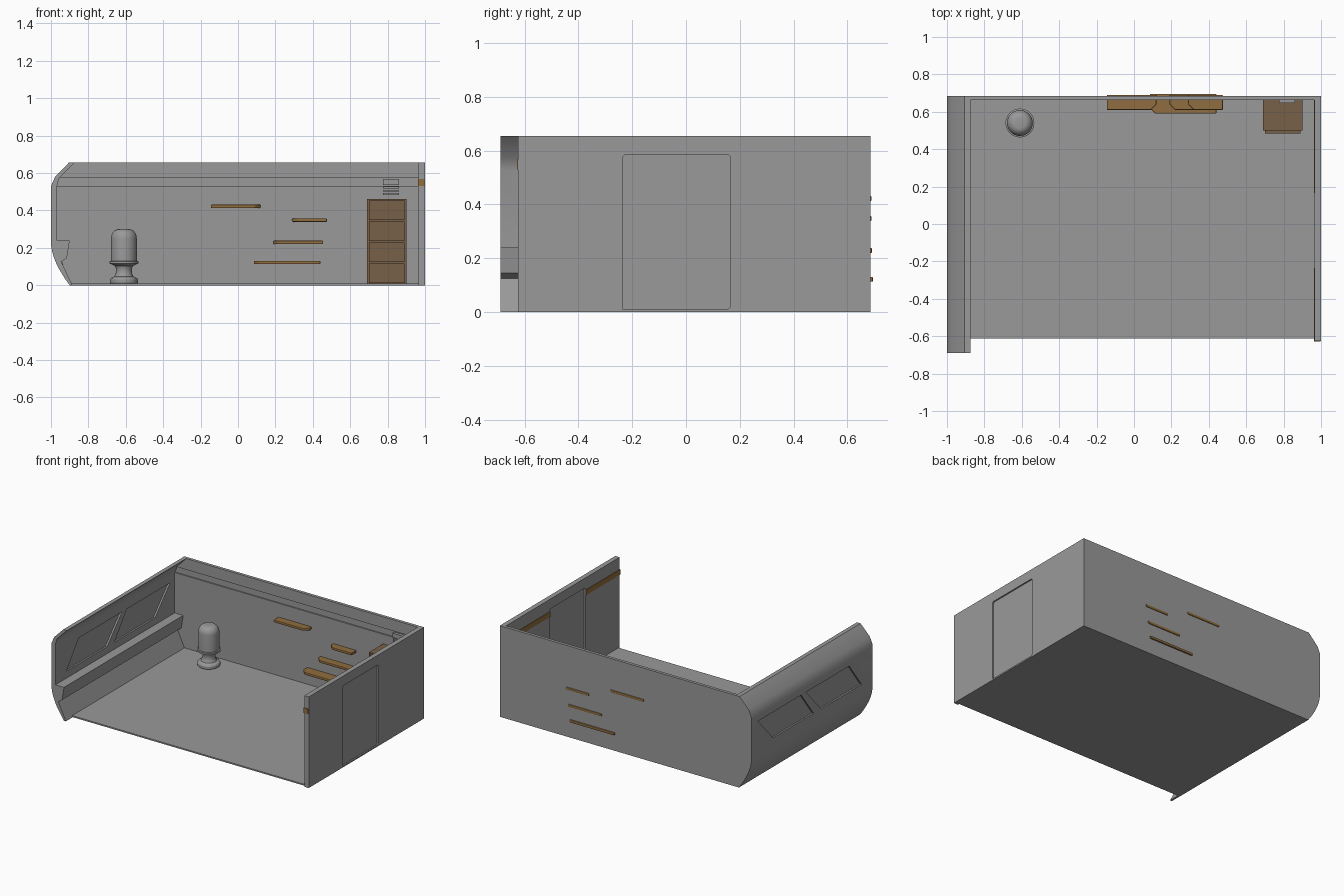
import bpy, bmesh, math
from mathutils import Vector

if "Cube" in bpy.data.objects:
    bpy.data.objects.remove(bpy.data.objects["Cube"])


def material(name, rgb):
    m = bpy.data.materials.new(name)
    m.diffuse_color = (*rgb, 1)
    m.use_nodes = True
    m.node_tree.nodes["Principled BSDF"].inputs["Base Color"].default_value = m.diffuse_color
    return m


GREY = material("hull_grey", (0.32, 0.32, 0.32))
WOOD = material("shelf_wood", (0.28, 0.155, 0.05))
DARK = material("cabinet_wood", (0.19, 0.12, 0.065))


def prism(name, pts, axis, lo, hi, mat):
    """Extrude a 2D outline along an axis: x -> (y,z), y -> (x,z), z -> (x,y)."""
    def place(p, d):
        a, b = p
        return {"x": (d, a, b), "y": (a, d, b), "z": (a, b, d)}[axis]
    bm = bmesh.new()
    low = [bm.verts.new(place(p, lo)) for p in pts]
    high = [bm.verts.new(place(p, hi)) for p in pts]
    bm.faces.new(low)
    bm.faces.new(high)
    n = len(pts)
    for i in range(n):
        j = (i + 1) % n
        bm.faces.new((low[i], low[j], high[j], high[i]))
    bmesh.ops.recalc_face_normals(bm, faces=bm.faces)
    return finish(name, bm, mat)


def finish(name, bm, mat):
    me = bpy.data.meshes.new(name)
    bm.to_mesh(me)
    bm.free()
    me.materials.append(mat)
    ob = bpy.data.objects.new(name, me)
    bpy.context.collection.objects.link(ob)
    return ob


def box(name, x, y, z, mat):
    return prism(name, [(x[0], y[0]), (x[1], y[0]), (x[1], y[1]), (x[0], y[1])], "z", z[0], z[1], mat)


def activate(ob):
    bpy.ops.object.select_all(action="DESELECT")
    ob.select_set(True)
    bpy.context.view_layer.objects.active = ob


def smooth(ob):
    activate(ob)
    bpy.ops.object.shade_smooth_by_angle(angle=math.radians(30))


def cut(ob, outline, lo, hi):
    """Cut an opening through a wall along x."""
    cutter = prism("cutter", outline, "x", lo, hi, GREY)
    cutter.hide_render = True
    mod = ob.modifiers.new("opening", "BOOLEAN")
    mod.object = cutter
    mod.operation = "DIFFERENCE"
    mod.solver = "EXACT"
    activate(ob)
    bpy.ops.object.modifier_apply(modifier=mod.name)
    bpy.data.objects.remove(cutter)


# Outer hull profile of the curved left side, bottom to top
outer = [(-0.90, 0.0)]
for i in range(1, 9):
    t = i / 8
    outer.append((-0.90 - 0.10 * math.sin(t * math.pi / 2) ** 0.95, 0.235 * t))
outer += [(-1.0, 0.53), (-0.978, 0.58), (-0.905, 0.655)]
inner = [(-0.875, 0.655), (-0.957, 0.572), (-0.968, 0.53), (-0.968, 0.24),
         (-0.90, 0.24), (-0.915, 0.145), (-0.945, 0.125), (-0.885, 0.0)]

# Left wall with console ledge and two slanted windows
left = prism("left_wall", outer + inner, "y", -0.69, 0.675, GREY)
for i, s in enumerate((0.0, -0.545)):
    window = [(0.61 + s, 0.475), (0.12 + s, 0.475), (-0.02 + s, 0.29), (0.44 + s, 0.29)]
    cut(left, window, -1.1, -0.93)
    prism(f"window_pane_{i}", window, "x", -0.988, -0.980, GREY)
smooth(left)

# Back wall with a recessed horizontal band near the top
prism("back_wall", outer + [(1, 0.655), (1, 0)], "y", 0.672, 0.685, GREY)
prism("back_wall_upper", [(-0.965, 0.575), (-0.895, 0.655), (0.98, 0.655), (0.98, 0.575)],
      "y", 0.663, 0.673, GREY)
prism("back_wall_lower", [(-0.89, 0.0), (-0.975, 0.2), (-0.975, 0.53), (0.98, 0.53), (0.98, 0)],
      "y", 0.663, 0.673, GREY)

# Floor
box("floor", (-0.9, 0.99), (-0.612, 0.675), (0, 0.01), GREY)

# Right wall with recessed door
right = box("right_wall", (0.965, 1.0), (-0.625, 0.68), (0, 0.655), GREY)
door = [(-0.235, 0.01), (0.155, 0.01), (0.165, 0.02), (0.165, 0.577), (0.157, 0.585),
        (-0.227, 0.585), (-0.235, 0.577)]
cut(right, door, 0.9, 1.1)
prism("door", door, "x", 0.975, 0.990, GREY)

# Wooden rail on the right wall, either side of the door
for name, y in (("front_rail", (-0.628, -0.236)), ("rear_rail", (0.166, 0.668))):
    box(name, (0.962, 0.997), y, (0.53, 0.568), WOOD)

# Wall shelves, each with one clipped front corner, poking through the back wall
shelves = [(-0.145, 0.12, 0.422, 0.61, 0.690, 1), (0.29, 0.475, 0.348, 0.61, 0.690, -1),
           (0.19, 0.455, 0.229, 0.61, 0.691, -1), (0.085, 0.44, 0.122, 0.59, 0.695, -1)]
for i, (x0, x1, z, y0, y1, side) in enumerate(shelves):
    c = 0.03
    if side > 0:
        pts = [(x0, y0), (x1 - c, y0), (x1, y0 + c), (x1, y1), (x0, y1)]
    else:
        pts = [(x0 + c, y0), (x1, y0), (x1, y1), (x0, y1), (x0, y0 + c)]
    shelf = prism(f"wall_shelf_{i}", pts, "z", z - 0.009, z + 0.009, WOOD)
    bev = shelf.modifiers.new("soft_edges", "BEVEL")
    bev.width = 0.004
    bev.segments = 2

# Cabinet with four drawers
box("cabinet", (0.69, 0.90), (0.50, 0.665), (0.005, 0.462), DARK)
for i in range(4):
    z = 0.012 + i * 0.1125
    box(f"drawer_{i}", (0.70, 0.89), (0.485, 0.505), (z, z + 0.103), DARK)

# Slatted vent above the cabinet
box("vent_head", (0.775, 0.86), (0.648, 0.668), (0.535, 0.567), GREY)
for i in range(3):
    z = 0.482 + i * 0.018
    box(f"vent_slat_{i}", (0.775, 0.86), (0.65, 0.668), (z, z + 0.010), GREY)

# Domed pedestal unit, turned on a lathe
profile = [(0, 0.01), (0.072, 0.01), (0.075, 0.015), (0.075, 0.03), (0.07, 0.038), (0.052, 0.046),
           (0.044, 0.06), (0.042, 0.09), (0.048, 0.103), (0.068, 0.113), (0.077, 0.116),
           (0.077, 0.128), (0.069, 0.130), (0.069, 0.25)]
for i in range(1, 7):
    a = i / 6 * math.pi / 2
    profile.append((0.027 + 0.042 * math.cos(a), 0.25 + 0.05 * math.sin(a)))
profile.append((0, 0.30))
bm = bmesh.new()
vs = [bm.verts.new((-0.61 + r, 0.54, z)) for r, z in profile]
es = [bm.edges.new(p) for p in zip(vs, vs[1:])]
bmesh.ops.spin(bm, geom=vs + es, cent=Vector((-0.61, 0.54, 0)), axis=(0, 0, 1),
               angle=2 * math.pi, steps=36)
bmesh.ops.remove_doubles(bm, verts=bm.verts, dist=1e-5)
bmesh.ops.recalc_face_normals(bm, faces=bm.faces)
smooth(finish("domed_pedestal", bm, GREY))
